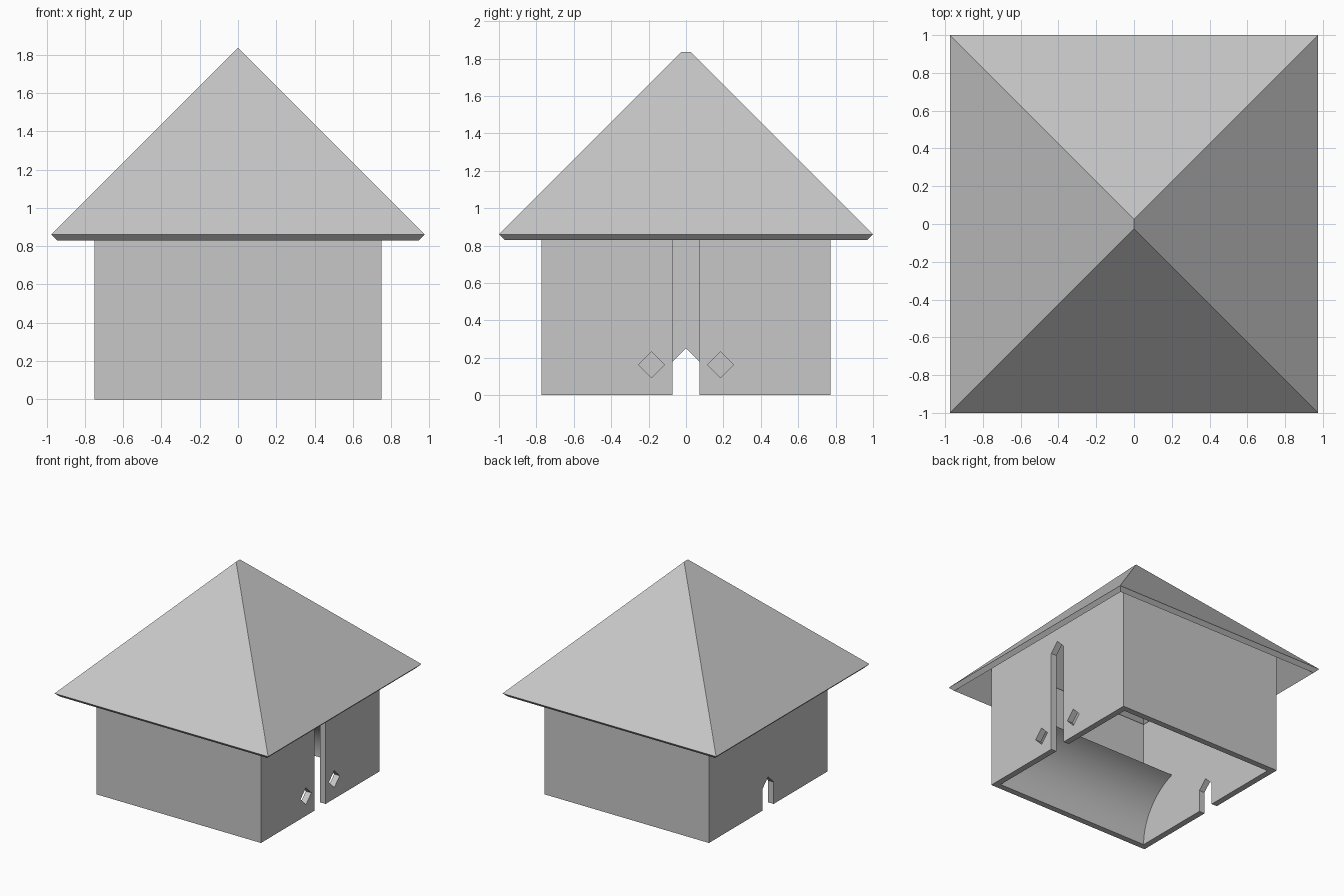
import bpy
import bmesh
from math import cos, sin, radians

cube = bpy.data.objects.get("Cube")
if cube:
    bpy.data.objects.remove(cube, do_unlink=True)

GREY = (0.57, 0.57, 0.57, 1)
grey = bpy.data.materials.new("plain_grey")
grey.use_nodes = True
grey.diffuse_color = GREY
grey.node_tree.nodes["Principled BSDF"].inputs["Base Color"].default_value = GREY


def finish(name, bm):
    bmesh.ops.recalc_face_normals(bm, faces=bm.faces)
    mesh = bpy.data.meshes.new(name)
    bm.to_mesh(mesh)
    bm.free()
    mesh.materials.append(grey)
    obj = bpy.data.objects.new(name, mesh)
    bpy.context.scene.collection.objects.link(obj)
    return obj


def prism(name, profile, x0, x1):
    """Extrude a (y, z) profile along x."""
    bm = bmesh.new()
    ends = [[bm.verts.new((x, y, z)) for y, z in profile] for x in (x0, x1)]
    for ring in ends:
        bm.faces.new(ring)
    a, b = ends
    for i in range(len(a)):
        j = (i + 1) % len(a)
        bm.faces.new((a[i], a[j], b[j], b[i]))
    return finish(name, bm)


def rect(w, z0, z1):
    return [(-w, z0), (w, z0), (w, z1), (-w, z1)]


def pointed(w, z):
    return [(-w, -0.1), (w, -0.1), (w, z), (0, z + w), (-w, z)]


def diamond(y, z, r):
    return [(y - r, z), (y, z - r), (y + r, z), (y, z + r)]


# Walls: open box with a tall slot and two peg holes on one side, a low door opposite
T = 0.05
WX, WY, WZ = 0.75, 0.772, 1.04
walls = prism("walls", rect(WY, 0, WZ), -WX, WX)
cutters = [
    prism("hollow_cutter", rect(WY - T, -0.2, 1.3), T - WX, WX - T),
    prism("slot_cutter", pointed(0.072, 0.83), 0.6, 0.9),
    prism("door_cutter", pointed(0.072, 0.18), -0.9, -0.6),
]
cutters += [prism("peg_hole_cutter", diamond(s * 0.185, 0.163, 0.07), 0.6, 0.9)
            for s in (-1, 1)]
for cutter in cutters:
    cutter.hide_render = True
    mod = walls.modifiers.new(cutter.name, "BOOLEAN")
    mod.operation = "DIFFERENCE"
    mod.solver = "EXACT"
    mod.object = cutter
bpy.context.view_layer.update()
graph = bpy.context.evaluated_depsgraph_get()
cut_mesh = bpy.data.meshes.new_from_object(walls.evaluated_get(graph))
walls.modifiers.clear()
walls.data = cut_mesh
for cutter in cutters:
    bpy.data.objects.remove(cutter, do_unlink=True)

# Curved inner coves along the two long walls
R = 0.48
foot = WY - T
for side, name in ((-1, "front_cove"), (1, "back_cove")):
    arc = [radians(72 * i / 24) for i in range(25)]
    profile = [(side * (foot - R + R * cos(a)), R * sin(a)) for a in arc]
    profile.append((side * foot, profile[-1][1]))
    cove = prism(name, profile, T - WX, WX - T)
    bpy.ops.object.select_all(action="DESELECT")
    cove.select_set(True)
    bpy.context.view_layer.objects.active = cove
    bpy.ops.object.shade_smooth_by_angle(angle=radians(20))

# Hip roof: thin shell with a short ridge and eaves cut square to the slope
EX, EY, EZ, RIDGE = 0.975, 1.0, 0.86, 0.025
bm = bmesh.new()
shells = []
for inset in (0, 0.03):
    x, y, z = EX - inset, EY - inset, EZ - inset
    eave = [bm.verts.new(p) for p in ((-x, -y, z), (x, -y, z), (x, y, z), (-x, y, z))]
    top = z + x
    f, b = (bm.verts.new((0, s * RIDGE, top)) for s in (-1, 1))
    a0, a1, a2, a3 = eave
    for face in ((a0, a1, f), (a1, a2, b, f), (a2, a3, b), (a3, a0, f, b)):
        bm.faces.new(face)
    shells.append(eave)
outer, inner = shells
for i in range(4):
    j = (i + 1) % 4
    bm.faces.new((outer[i], outer[j], inner[j], inner[i]))
finish("roof", bm)
